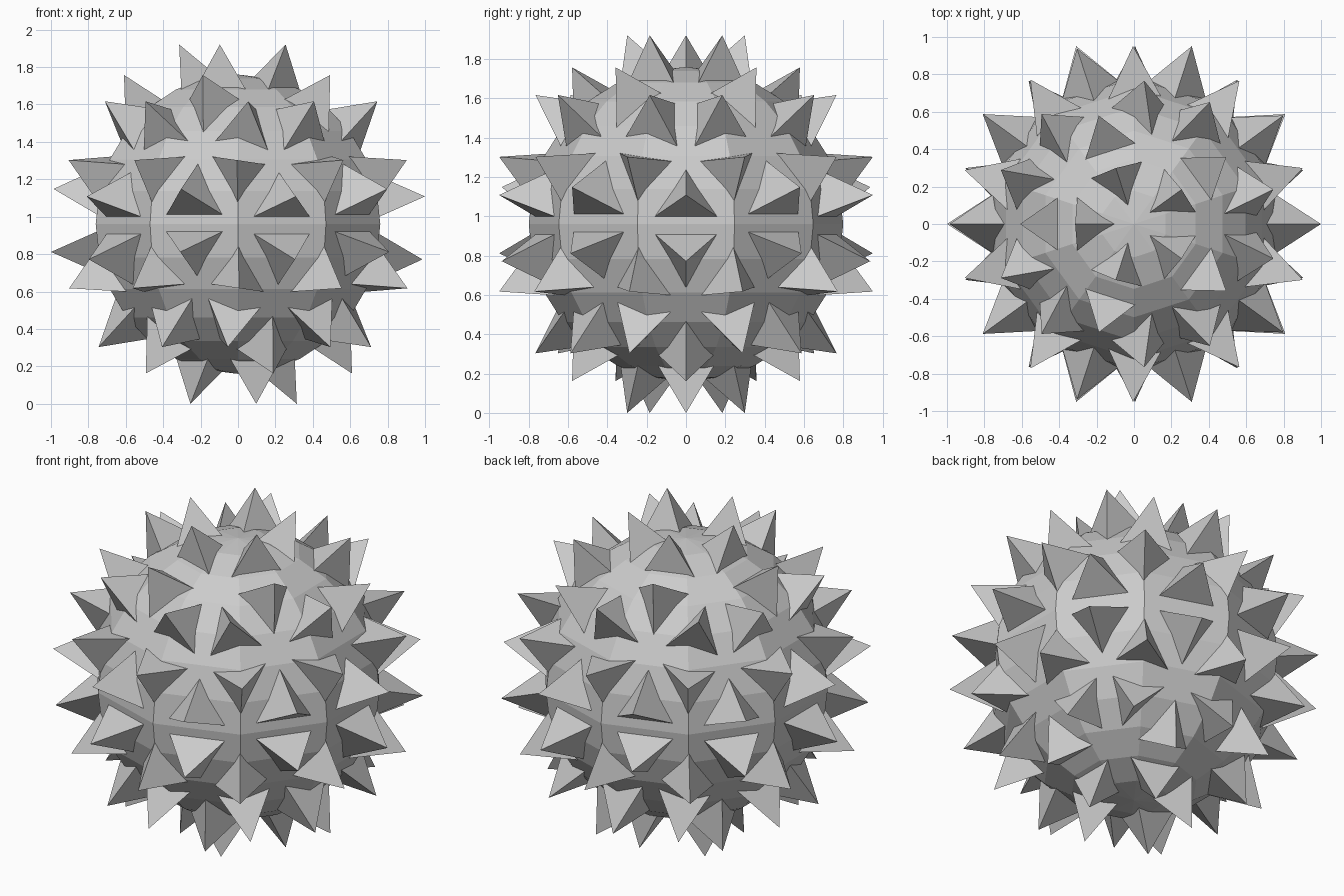
import bpy, bmesh

if "Cube" in bpy.data.objects:
    bpy.data.objects.remove(bpy.data.objects["Cube"])

CENTRE = (0, 0, 0.96)

# ball body: faceted sphere showing between the spikes
bpy.ops.mesh.primitive_uv_sphere_add(segments=10, ring_count=14, radius=0.8, location=CENTRE)
bpy.context.object.name = "ball_body"

# spikes: every face of an inner 80-sided sphere raised to a point through the body
bpy.ops.mesh.primitive_ico_sphere_add(subdivisions=2, radius=0.7, location=CENTRE)
spikes = bpy.context.object
spikes.name = "spikes"
bm = bmesh.new()
bm.from_mesh(spikes.data)
for face in list(bm.faces):
    tip = bm.verts.new(face.calc_center_median() + face.normal * 0.35)
    corners = list(face.verts)
    for i in range(3):
        bm.faces.new((corners[i], corners[(i + 1) % 3], tip))
    bm.faces.remove(face)
bm.normal_update()
bm.to_mesh(spikes.data)
bm.free()
